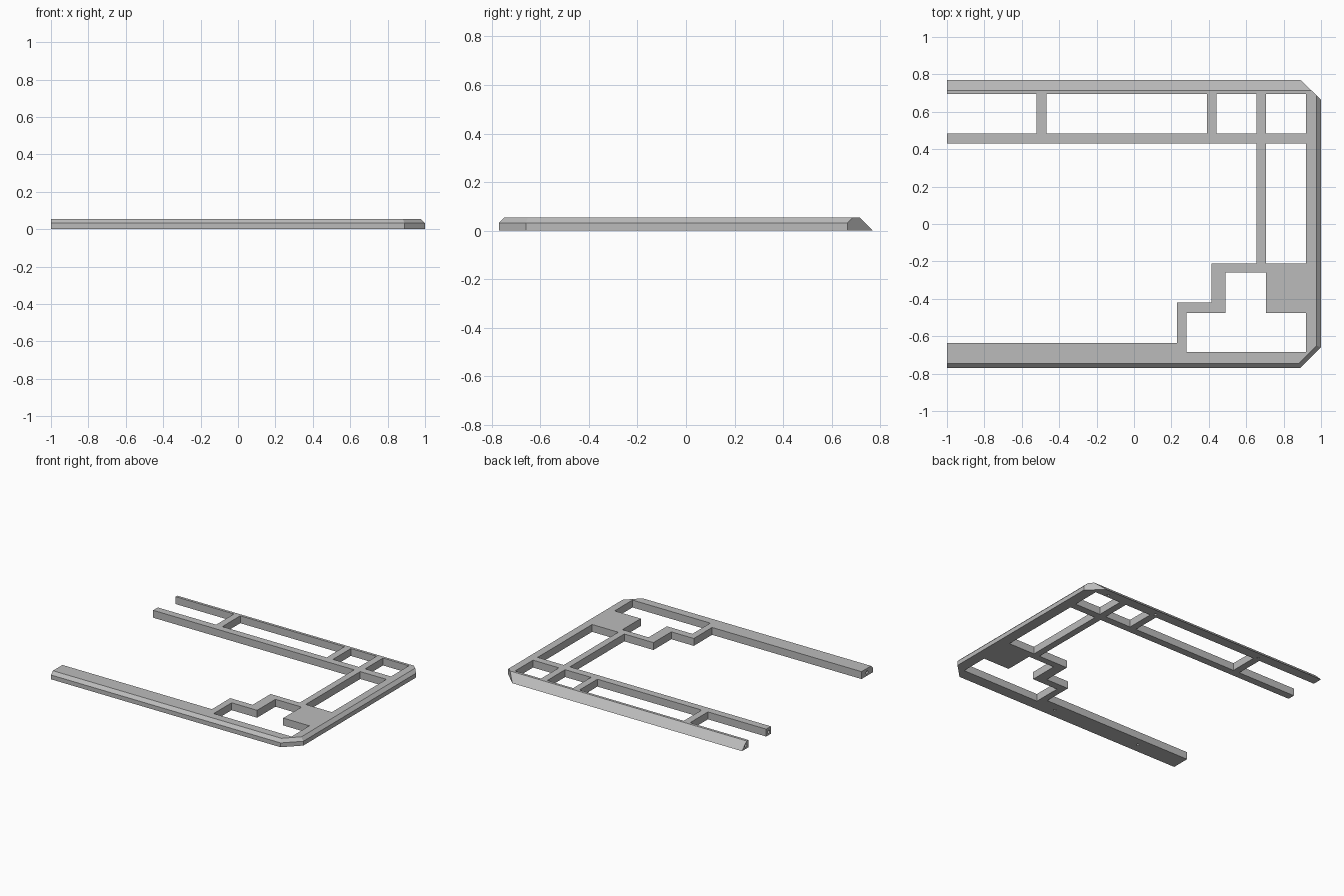
import bpy, bmesh
from mathutils import Vector, Matrix

cube = bpy.data.objects.get("Cube")
if cube:
    bpy.data.objects.remove(cube, do_unlink=True)

HEIGHT = 0.055

grey = bpy.data.materials.new("light grey")
grey.use_nodes = True
colour = (0.5, 0.5, 0.5, 1)
grey.diffuse_color = colour
grey.node_tree.nodes["Principled BSDF"].inputs["Base Color"].default_value = colour


def make_object(name, bm):
    mesh = bpy.data.meshes.new(name)
    bm.to_mesh(mesh)
    bm.free()
    mesh.materials.append(grey)
    obj = bpy.data.objects.new(name, mesh)
    bpy.context.collection.objects.link(obj)
    return obj


# Footprint bars: left, right, front, back
bars = [
    (-1, 1, 0.695, 0.77),         # back rail
    (-1, 0.92, 0.43, 0.485),      # inner back rail
    (0.92, 1, -0.77, 0.77),       # side rail
    (-1, 0.28, -0.77, -0.635),    # wide front rail
    (0.28, 0.92, -0.77, -0.685),  # narrow front rail
    (0.23, 0.28, -0.635, -0.42),  # lower step
    (0.28, 0.49, -0.475, -0.42),
    (0.415, 0.49, -0.42, -0.21),  # upper step
    (0.49, 0.705, -0.26, -0.21),
    (0.705, 0.92, -0.475, -0.21), # corner plate
    (0.655, 0.705, -0.21, 0.43),  # long cross bar
]
bars += [(x, x + 0.052, 0.485, 0.695) for x in (-0.52, 0.39, 0.655)]

# Join the bars on a shared grid so that they form one surface
xs = sorted({v for b in bars for v in b[:2]})
ys = sorted({v for b in bars for v in b[2:]})
bm = bmesh.new()
for x0, x1 in zip(xs, xs[1:]):
    for y0, y1 in zip(ys, ys[1:]):
        cx, cy = (x0 + x1) / 2, (y0 + y1) / 2
        if any(b[0] < cx < b[1] and b[2] < cy < b[3] for b in bars):
            bm.faces.new([bm.verts.new((x, y, 0)) for x, y in
                          ((x0, y0), (x1, y0), (x1, y1), (x0, y1))])
bmesh.ops.remove_doubles(bm, verts=bm.verts, dist=0.0001)
top = bmesh.ops.extrude_face_region(bm, geom=bm.faces[:])["geom"]
bmesh.ops.translate(bm, vec=(0, 0, HEIGHT),
                    verts=[g for g in top if isinstance(g, bmesh.types.BMVert)])
bmesh.ops.recalc_face_normals(bm, faces=bm.faces)


def slice_off(point, normal):
    """Cut away everything beyond a plane and close the cut."""
    geom = bm.verts[:] + bm.edges[:] + bm.faces[:]
    bmesh.ops.bisect_plane(bm, geom=geom, plane_co=point, plane_no=normal,
                           dist=0.00001, clear_outer=True)
    rim = [e for e in bm.edges if e.is_boundary]
    bmesh.ops.holes_fill(bm, edges=rim, sides=0)


# Cut corners, sloped back, chamfered front and side
slice_off((0.89, 0.77, 0), (1, 1.05, 0))
slice_off((0.89, -0.77, 0), (1, -1, 0))
slice_off((0, 0.77, 0), (0, 1, 1))
slice_off((0, -0.77, 0.032), (0, -1, 1))
slice_off((1, 0, 0.032), (1, 0, 1))
slice_off((0.89, -0.77, 0.032), (1, -1, 1.41))
bmesh.ops.dissolve_limit(bm, angle_limit=0.01, verts=bm.verts, edges=bm.edges)
bmesh.ops.recalc_face_normals(bm, faces=bm.faces)
frame = make_object("case_frame", bm)

# Screw holes in the underside and pin holes in the rail ends
cut = bmesh.new()


def drill(position, radius, depth, axis):
    turn = Vector((0, 0, 1)).rotation_difference(Vector(axis)).to_matrix().to_4x4()
    bmesh.ops.create_cone(cut, cap_ends=True, segments=16, radius1=radius,
                          radius2=radius, depth=depth,
                          matrix=Matrix.Translation(position) @ turn)


for x, y in ((0.11, -0.7), (-0.62, -0.7), (-0.49, 0.72), (0.415, 0.72), (0.83, 0.72)):
    drill((x, y, 0), 0.01, 0.06, (0, 0, 1))
for y in (-0.7, 0.457, 0.725):
    drill((-1, y, 0.025), 0.012, 0.12, (1, 0, 0))
cutter = make_object("hole_cutter", cut)
cutter.hide_render = True

holes = frame.modifiers.new("holes", 'BOOLEAN')
holes.operation = 'DIFFERENCE'
holes.solver = 'EXACT'
holes.object = cutter
bpy.context.view_layer.objects.active = frame
frame.select_set(True)
bpy.ops.object.modifier_apply(modifier=holes.name)
bpy.data.objects.remove(cutter, do_unlink=True)
